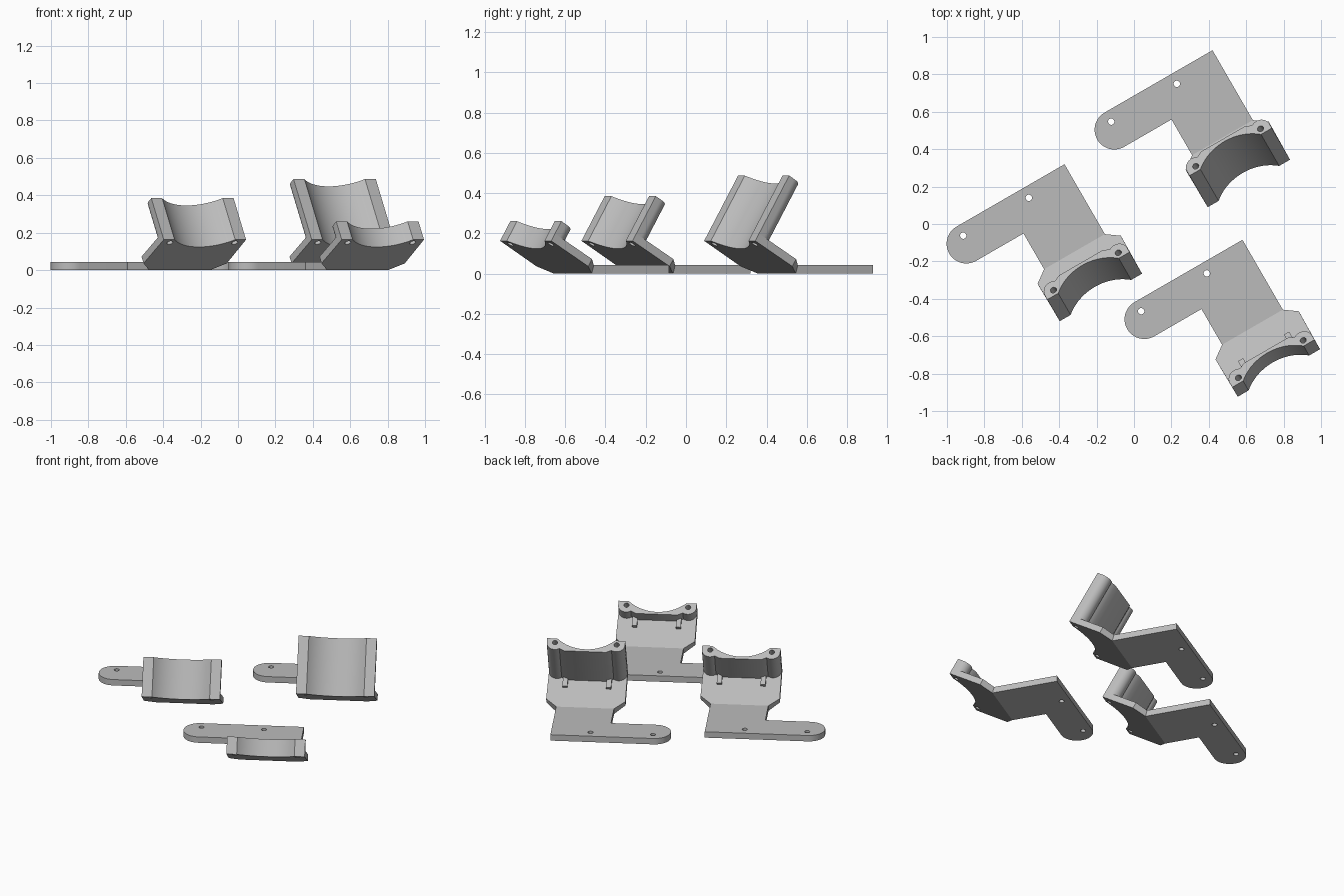
import bpy, bmesh, math
from mathutils import Matrix, Vector

if "Cube" in bpy.data.objects:
    bpy.data.objects.remove(bpy.data.objects["Cube"])

T = 0.042                      # sheet thickness
FOLD = -0.443                  # fold line on the underside
TILT = math.radians(31)
MITRE = T * math.tan(TILT / 2)
MID = -0.1875                  # centre line of the clamp
L = 0.316                      # sloped plate length
HALF = 0.254                   # half width of the clamp
POST_U, POST_Y, POST_R = 0.2, -L + 0.032, 0.054
CHORD, DEPTH = 0.187, 0.076    # curved saddle
WALL = -L + 0.094

grey = bpy.data.materials.new("grey")
grey.diffuse_color = (0.5, 0.5, 0.5, 1)
grey.use_nodes = True
grey.node_tree.nodes["Principled BSDF"].inputs["Base Color"].default_value = grey.diffuse_color


def arc(cx, cy, r, a0, a1, n):
    return [(cx + r * math.cos(math.radians(a0 + (a1 - a0) * i / n)),
             cy + r * math.sin(math.radians(a0 + (a1 - a0) * i / n))) for i in range(n + 1)]


def hole(cx, cy, r=0.017, n=20):
    return arc(cx, cy, r, 0, 360, n)[:-1]


def prism(name, outline, holes, z0, z1, matrix, fold=None, shift=0):
    """Extrude an outline with holes; the top edge on the fold line is mitred."""
    bm = bmesh.new()
    edges = []
    for loop in [outline] + holes:
        vs = [bm.verts.new((x, y, z0)) for x, y in loop]
        edges += [bm.edges.new((vs[i], vs[(i + 1) % len(vs)])) for i in range(len(vs))]
    bmesh.ops.triangle_fill(bm, use_beauty=True, edges=edges, normal=(0, 0, 1))
    ret = bmesh.ops.extrude_face_region(bm, geom=bm.faces[:], use_keep_orig=True)
    for v in ret["geom"]:
        if isinstance(v, bmesh.types.BMVert):
            v.co.z = z1
            if fold is not None and abs(v.co.y - fold) < 1e-5:
                v.co.y += shift
    bmesh.ops.recalc_face_normals(bm, faces=bm.faces[:])
    me = bpy.data.meshes.new(name)
    bm.to_mesh(me)
    bm.free()
    me.materials.append(grey)
    ob = bpy.data.objects.new(name, me)
    bpy.context.collection.objects.link(ob)
    ob.matrix_world = matrix
    bpy.ops.object.select_all(action='DESELECT')
    ob.select_set(True)
    bpy.context.view_layer.objects.active = ob
    bpy.ops.object.shade_smooth_by_angle(angle=math.radians(30))
    return ob


# saddle curve, from left to right
R = (CHORD ** 2 + DEPTH ** 2) / (2 * DEPTH)
A = math.degrees(math.asin(CHORD / R))
saddle = arc(0, -L + DEPTH - R, R, 90 + A, 90 - A, 28)

# flat plate with a round-ended arm
base = [(0, 0), (0, FOLD), (-0.375, FOLD), (-0.375, -0.211)]
base += arc(-0.667, -0.1055, 0.1055, 270, 90, 24)
base_holes = [hole(-0.66, -0.06), hole(-0.255, -0.06)]

# sloped plate, widened by chamfered shoulders
slope = [(0.1875, 0), (-0.1875, 0), (-HALF - 0.003, -0.07), (-HALF, -L)]
slope += saddle + [(HALF, -L), (HALF + 0.003, -0.07)]
post_holes = [hole(-POST_U, POST_Y), hole(POST_U, POST_Y)]

# clamp section: two round-backed posts joined by a thin curved wall
right_back = arc(POST_U, POST_Y, POST_R, 0, 125, 14) + [(0.135, WALL)]
left_back = [(-x, y) for x, y in reversed(right_back)]
clamp = [(-HALF, -L)] + saddle + [(HALF, -L)] + right_back + left_back


def bracket(label, x, y, height):
    m = Matrix.Translation((x, y, 0)) @ Matrix.Rotation(math.radians(30), 4, 'Z')
    s = m @ Matrix.Translation((MID, FOLD, 0)) @ Matrix.Rotation(-TILT, 4, 'X')
    prism(label + "_arm_plate", base, base_holes, 0, T, m, FOLD, MITRE)
    prism(label + "_sloped_plate", slope, post_holes, 0, T, s, 0, -MITRE)
    prism(label + "_clamp", clamp, post_holes, T, height, s)
    # low ribs behind the clamp
    for side, c in (("left", -0.142), ("right", 0.142)):
        y0, y1, w = WALL - 0.01, WALL + 0.06, 0.016
        prism(label + "_rib_" + side, [(c - w, y0), (c + w, y0), (c + w, y1), (c - w, y1)],
              [], T, T + 0.02, s)


bracket("medium", -0.3715, 0.3195, 0.259)
bracket("tall", 0.4197, 0.929, 0.378)
bracket("short", 0.58, -0.0845, 0.114)
